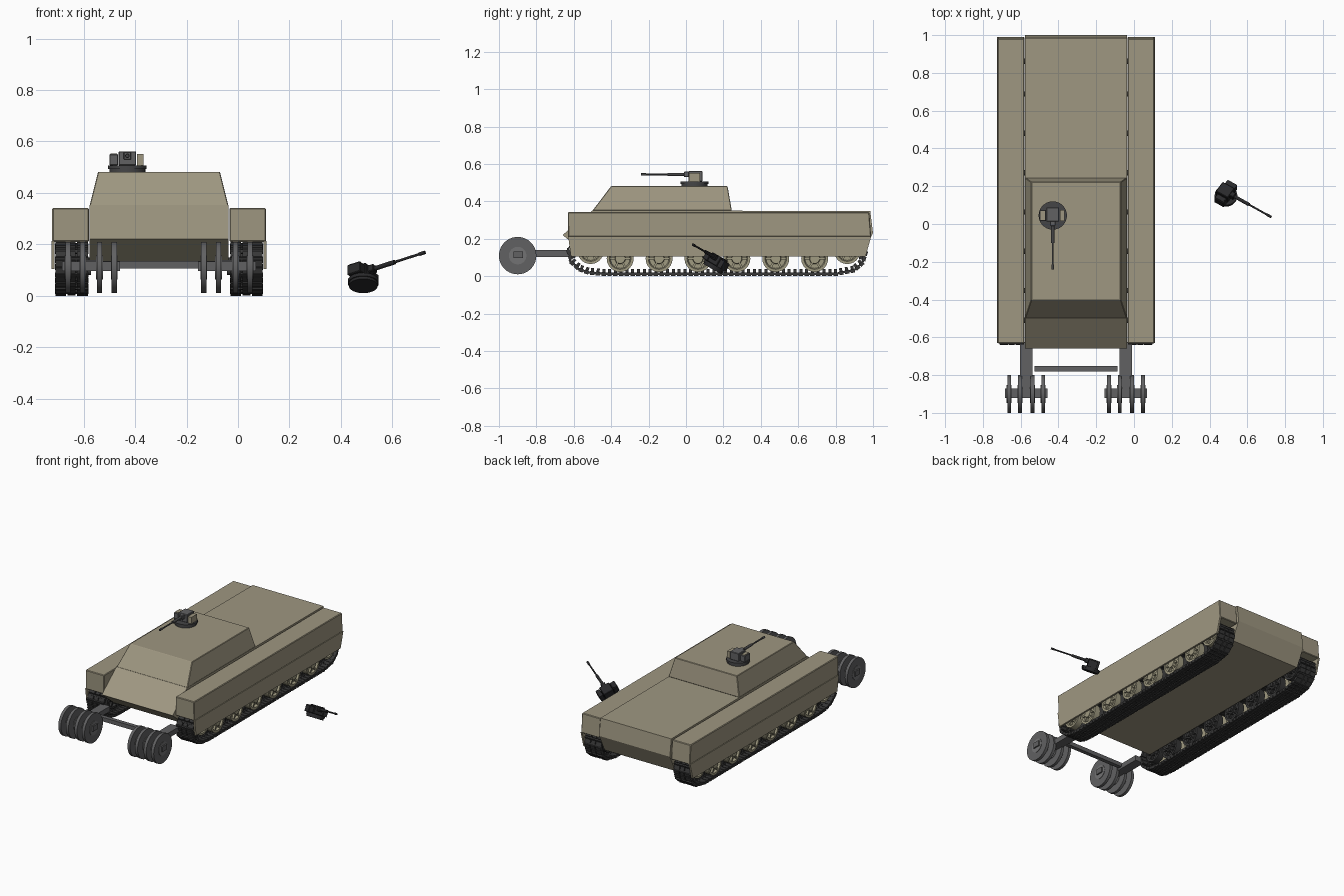
import bpy, bmesh, math
from mathutils import Matrix, Vector

if "Cube" in bpy.data.objects:
    bpy.data.objects.remove(bpy.data.objects["Cube"])

CX = -0.307  # centre line of the vehicle


def material(name, r, g, b):
    m = bpy.data.materials.new(name)
    m.use_nodes = True
    m.diffuse_color = (r, g, b, 1)
    bsdf = m.node_tree.nodes["Principled BSDF"]
    bsdf.inputs["Base Color"].default_value = (r, g, b, 1)
    bsdf.inputs["Roughness"].default_value = 0.7
    return m


TAN = material("armour tan", 0.345, 0.31, 0.22)
WHEEL = material("wheel tan", 0.35, 0.325, 0.22)
GREY = material("steel grey", 0.12, 0.12, 0.123)
HUB = material("light steel", 0.17, 0.17, 0.172)
DARK = material("dark steel", 0.06, 0.06, 0.062)
TRACK = material("track charcoal", 0.038, 0.038, 0.038)
BLACK = material("gun black", 0.022, 0.022, 0.024)


def finish(name, bm, mat, bevel=0, smooth=False):
    bmesh.ops.recalc_face_normals(bm, faces=bm.faces)
    me = bpy.data.meshes.new(name)
    bm.to_mesh(me)
    bm.free()
    me.materials.append(mat)
    ob = bpy.data.objects.new(name, me)
    bpy.context.collection.objects.link(ob)
    if bevel:
        mod = ob.modifiers.new("edge", "BEVEL")
        mod.width, mod.segments = bevel, 1
    if smooth:
        bpy.ops.object.select_all(action="DESELECT")
        ob.select_set(True)
        bpy.context.view_layer.objects.active = ob
        bpy.ops.object.shade_smooth_by_angle(angle=math.radians(35))


def box(bm, centre, size, m=Matrix()):
    mat = m @ Matrix.Translation(centre) @ Matrix.Diagonal((*size, 1))
    bmesh.ops.create_cube(bm, size=1, matrix=mat)


def rod(bm, centre, axis, r, length, sides=24, m=Matrix()):
    rot = Vector(axis).to_track_quat("Z", "Y").to_matrix().to_4x4()
    bmesh.ops.create_cone(bm, cap_ends=True, segments=sides, radius1=r, radius2=r,
                          depth=length, matrix=m @ Matrix.Translation(centre) @ rot)


def extrude_profile(bm, pts, x0, x1):
    a = [bm.verts.new((x0, y, z)) for y, z in pts]
    b = [bm.verts.new((x1, y, z)) for y, z in pts]
    bm.faces.new(a)
    bm.faces.new(b[::-1])
    for i in range(len(pts)):
        j = (i + 1) % len(pts)
        bm.faces.new((a[i], a[j], b[j], b[i]))


# Hull
bm = bmesh.new()
extrude_profile(bm, [(-0.66, 0.22), (-0.5, 0.352), (0.985, 0.348), (1.0, 0.23),
                     (0.94, 0.11), (-0.53, 0.115)], CX - 0.27, CX + 0.27)
finish("hull", bm, TAN)

# Turret: tapered block
bm = bmesh.new()
low = [bm.verts.new((CX + s * 0.27, y, 0.35)) for s, y in ((-1, -0.5), (1, -0.5), (1, 0.245), (-1, 0.245))]
top = [bm.verts.new((CX + s * 0.237, y, 0.482)) for s, y in ((-1, -0.4), (1, -0.4), (1, 0.222), (-1, 0.222))]
bm.faces.new(low[::-1])
bm.faces.new(top)
for i in range(4):
    j = (i + 1) % 4
    bm.faces.new((low[i], low[j], top[j], top[i]))
finish("turret", bm, TAN, bevel=0.003)


def lathe_wheel(bm, x, y, z, r, s):
    """Dished disc facing s on the x axis."""
    prof = [(0, -0.022), (r, -0.022), (r, 0.022), (r * 0.8, 0.022), (r * 0.72, 0.008),
            (r * 0.4, 0.008), (r * 0.36, 0.026), (0, 0.026)]
    vs = [bm.verts.new((x + s * d, y + q, z)) for q, d in prof]
    es = [bm.edges.new(p) for p in zip(vs, vs[1:])]
    bmesh.ops.spin(bm, geom=vs + es, cent=(x, y, z), axis=(1, 0, 0),
                   angle=math.tau, steps=24, use_duplicate=False)
    bmesh.ops.remove_doubles(bm, verts=bm.verts, dist=0.0001)
    for k in range(6):
        a = math.tau * k / 6
        m = Matrix.Translation((x, y, z)) @ Matrix.Rotation(a, 4, "X")
        box(bm, (s * 0.013, r * 0.57, 0), (0.016, r * 0.4, r * 0.16), m)


def resample(pts, pitch):
    """Evenly spaced points and headings round a closed loop."""
    pts = [Vector(p) for p in pts]
    segs = [(p, pts[(i + 1) % len(pts)]) for i, p in enumerate(pts)]
    total = sum((b - a).length for a, b in segs)
    n = round(total / pitch)
    out, done = [], 0
    for a, b in segs:
        length = (b - a).length
        while len(out) < n and len(out) * total / n < done + length:
            p = a.lerp(b, (len(out) * total / n - done) / length)
            out.append((p, math.atan2((b - a).y, (b - a).x)))
        done += length
    return out


LOOP = [(-0.44, 0.011), (-0.52, 0.018), (-0.57, 0.035), (-0.61, 0.07), (-0.628, 0.13), (-0.605, 0.18),
        (-0.55, 0.2), (0.89, 0.2), (0.945, 0.18), (0.963, 0.13), (0.945, 0.07),
        (0.9, 0.03), (0.8, 0.011)]

WHEELS = [(-0.352 + 0.208 * i, 0.094, 0.072) for i in range(6)]
WHEELS += [(-0.51, 0.135, 0.07), (0.862, 0.135, 0.07)]

for s, side in ((-1, "right"), (1, "left")):
    # Sponson and its hanging skirt
    bm = bmesh.new()
    extrude_profile(bm, [(-0.632, 0.342), (0.98, 0.342), (0.99, 0.21), (-0.63, 0.21)],
                    CX + s * 0.273, CX + s * 0.415)
    finish(side + "_sponson", bm, TAN, bevel=0.004)
    bm = bmesh.new()
    extrude_profile(bm, [(-0.63, 0.212), (0.99, 0.212), (0.96, 0.105), (-0.615, 0.105)],
                    CX + s * 0.406, CX + s * 0.418)
    finish(side + "_skirt", bm, TAN)

    # Wheels: painted outer discs, dark inner discs and axles
    tx = CX + s * 0.34
    outer, inner = bmesh.new(), bmesh.new()
    for y, z, r in WHEELS:
        lathe_wheel(outer, tx + s * 0.036, y, z, r, s)
        lathe_wheel(inner, tx - s * 0.036, y, z, r, -s)
        rod(inner, (CX + s * 0.315, y, z), (1, 0, 0), 0.014, 0.1, sides=12)
    finish(side + "_outer_wheels", outer, WHEEL, smooth=True)
    finish(side + "_inner_wheels", inner, TRACK, smooth=True)

    # Track links: two pads, a connector and an inward guide tooth
    bm = bmesh.new()
    for p, a in resample(LOOP, 0.031):
        m = Matrix.Translation((tx, p.x, p.y)) @ Matrix.Rotation(a, 4, "X")
        for o in (-0.042, 0.042):
            box(bm, (o, 0, 0), (0.042, 0.024, 0.02), m)
        box(bm, (0, 0, 0), (0.03, 0.024, 0.018), m)
        box(bm, (0, 0.0155, -0.002), (0.13, 0.014, 0.011), m)
        box(bm, (0, 0, -0.016), (0.012, 0.016, 0.022), m)
    finish(side + "_track", bm, TRACK)

    # Mine roller set: discs, hubs and arm
    rx = CX + s * 0.264
    discs, hubs = bmesh.new(), bmesh.new()
    for o in (-0.09, -0.033, 0.033, 0.09):
        rod(discs, (rx + o, -0.9, 0.11), (1, 0, 0), 0.1, 0.02, sides=40)
        rod(hubs, (rx + o, -0.9, 0.11), (1, 0, 0), 0.047, 0.026)
    finish(side + "_roller_discs", discs, GREY, smooth=True)
    finish(side + "_roller_hubs", hubs, HUB, smooth=True)
    bm = bmesh.new()
    box(bm, (rx, -0.897, 0.115), (0.225, 0.05, 0.036))
    box(bm, (rx, -0.765, 0.121), (0.066, 0.28, 0.036))
    finish(side + "_roller_arm", bm, GREY)

# Bar between the roller arms
bm = bmesh.new()
box(bm, (CX, -0.767, 0.121), (0.44, 0.028, 0.028))
finish("roller_crossbar", bm, GREY)


def machine_gun(name, m, ring_r, metal, dark, paint):
    bm = bmesh.new()
    rod(bm, (0, 0, 0.006), (0, 0, 1), ring_r * 0.93, 0.012, sides=32, m=m)
    rod(bm, (0, 0, 0.018), (0, 0, 1), ring_r, 0.014, sides=32, m=m)
    finish(name + "_ring", bm, dark, smooth=True)
    bm = bmesh.new()
    box(bm, (0, 0.005, 0.052), (0.068, 0.075, 0.055), m)
    box(bm, (0, -0.04, 0.062), (0.03, 0.03, 0.03), m)
    box(bm, (-0.053, 0, 0.047), (0.034, 0.06, 0.044), m)
    finish(name + "_receiver", bm, metal, bevel=0.003)
    bm = bmesh.new()
    rod(bm, (0, -0.09, 0.062), (0, -1, 0), 0.009, 0.11, sides=12, m=m)
    rod(bm, (0, -0.21, 0.062), (0, -1, 0), 0.005, 0.15, sides=12, m=m)
    rod(bm, (0, -0.272, 0.062), (0, -1, 0), 0.007, 0.026, sides=12, m=m)
    finish(name + "_barrel", bm, dark, smooth=True)
    bm = bmesh.new()
    box(bm, (0.05, 0, 0.047), (0.026, 0.06, 0.044), m)
    box(bm, (-0.053, 0, 0.07), (0.024, 0.05, 0.004), m)
    finish(name + "_ammo_box_and_lid", bm, paint)


# Gun on the turret roof
machine_gun("roof_gun", Matrix.Translation((-0.43, 0.045, 0.482)), 0.075, GREY, DARK, TAN)

# Loose gun lying beside the vehicle, tilted
aim = Vector((0.84, -0.47, 0.27)).normalized()
up = Vector((0, 0.5, 0.87)).normalized()
tilt = Matrix((up.cross(aim), -aim, up)).transposed()
machine_gun("loose_gun", Matrix.Translation((0.487, 0.14, 0.038)) @ tilt.to_4x4(),
            0.06, BLACK, BLACK, BLACK)
